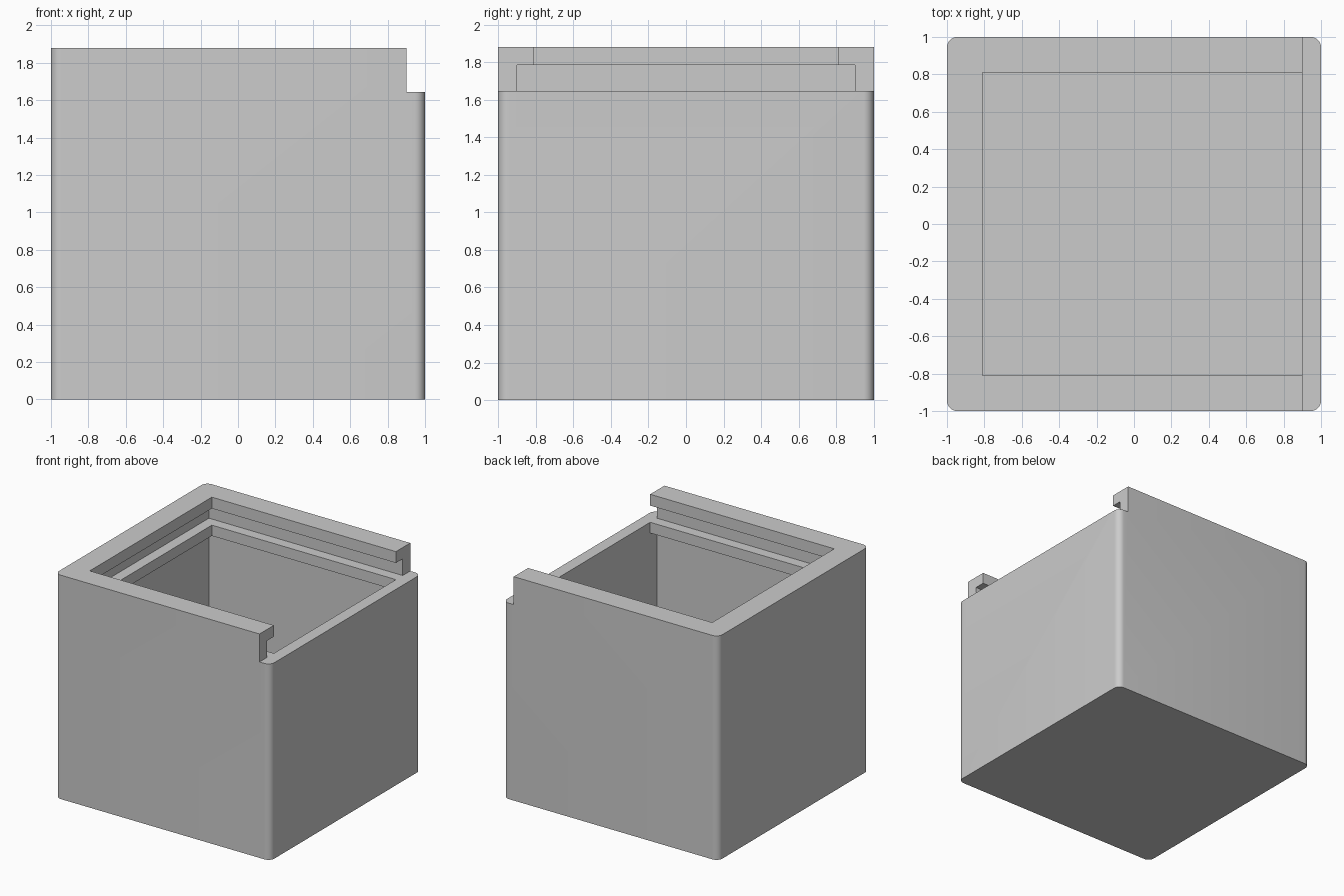
import bpy, bmesh
from mathutils import Vector

if "Cube" in bpy.data.objects:
    bpy.data.objects.remove(bpy.data.objects["Cube"])


def box(name, lo, hi, radius=0.0):
    """Axis-aligned box, optionally with rounded vertical edges."""
    lo, hi = Vector(lo), Vector(hi)
    bm = bmesh.new()
    bmesh.ops.create_cube(bm, size=1)
    for v in bm.verts:
        v.co = Vector((v.co[i] + 0.5) * (hi[i] - lo[i]) + lo[i] for i in range(3))
    if radius:
        upright = [e for e in bm.edges
                   if abs(e.verts[0].co.z - e.verts[1].co.z) > 0.01]
        bmesh.ops.bevel(bm, geom=upright, offset=radius, segments=8,
                        profile=0.5, affect='EDGES')
    mesh = bpy.data.meshes.new(name)
    bm.to_mesh(mesh)
    bm.free()
    obj = bpy.data.objects.new(name, mesh)
    bpy.context.collection.objects.link(obj)
    return obj


def cut(target, cutter):
    mod = target.modifiers.new("cut", 'BOOLEAN')
    mod.operation = 'DIFFERENCE'
    mod.solver = 'EXACT'
    mod.object = cutter
    bpy.context.view_layer.objects.active = target
    bpy.ops.object.modifier_apply(modifier=mod.name)
    bpy.data.objects.remove(cutter, do_unlink=True)


WALL, OPEN = 0.9, 0.81           # inner wall and rim opening half-widths
FLOOR, LEDGE_Z = 0.10, 1.555     # floor top and ledge underside
SLOT_Z, LIP_Z, TOP = 1.645, 1.785, 1.88

# Outer body with rounded upright corners
body = box("box_body", (-1, -1, 0), (1, 1, TOP), radius=0.055)

# Rim opening, wide storage cavity, lid slot and the open end for the lid
cut(body, box("rim_opening", (-OPEN, -OPEN, 1.3), (WALL, OPEN, 2.2)))
cut(body, box("cavity", (-WALL, -WALL, FLOOR), (WALL, WALL, LEDGE_Z)))
cut(body, box("lid_end", (WALL, -1.2, SLOT_Z), (1.2, 1.2, 2.2)))
cut(body, box("lid_slot", (-WALL, -WALL, SLOT_Z), (1.1, WALL, LIP_Z)))

# Smooth rounded corners, crisp edges elsewhere
bpy.ops.object.select_all(action='DESELECT')
body.select_set(True)
bpy.context.view_layer.objects.active = body
bpy.ops.object.shade_smooth_by_angle(angle=0.52)
